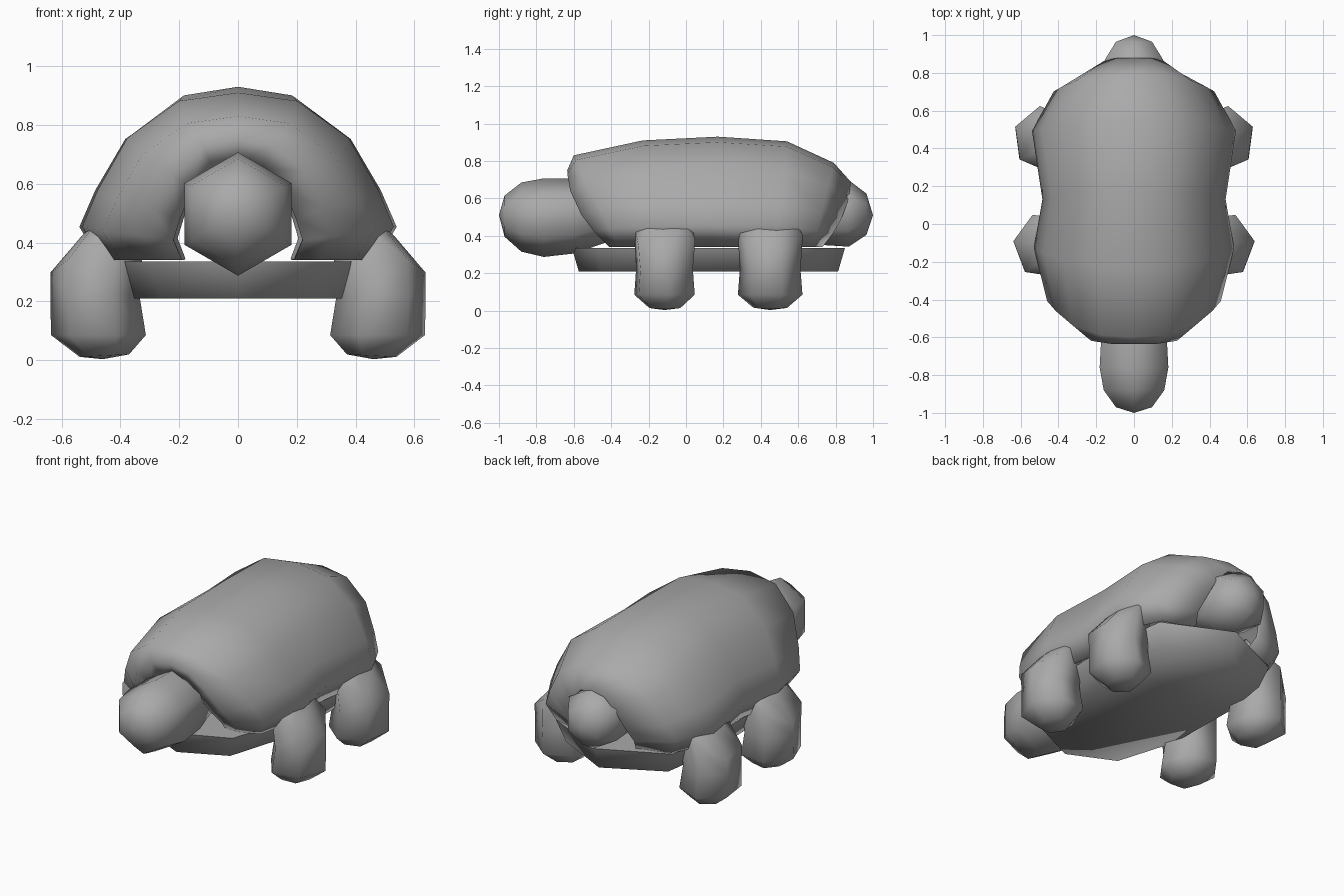
import bpy, math

if "Cube" in bpy.data.objects:
    bpy.data.objects.remove(bpy.data.objects["Cube"], do_unlink=True)

grey = bpy.data.materials.new("plain_grey")
grey.use_nodes = True
GREY = (0.4, 0.4, 0.4, 1)
grey.diffuse_color = GREY
grey.node_tree.nodes["Principled BSDF"].inputs["Base Color"].default_value = GREY


def make(name, verts, faces, angle=180):
    mesh = bpy.data.meshes.new(name)
    mesh.from_pydata(verts, [], faces)
    mesh.materials.append(grey)
    obj = bpy.data.objects.new(name, mesh)
    bpy.context.collection.objects.link(obj)
    bpy.ops.object.select_all(action='DESELECT')
    obj.select_set(True)
    bpy.context.view_layer.objects.active = obj
    bpy.ops.object.mode_set(mode='EDIT')
    bpy.ops.mesh.select_all(action='SELECT')
    bpy.ops.mesh.normals_make_consistent(inside=False)
    bpy.ops.object.mode_set(mode='OBJECT')
    bpy.ops.object.shade_smooth_by_angle(angle=math.radians(angle))
    return obj


def loft(rings, closed=True):
    """Join rings of equal length with quads."""
    n = len(rings[0])
    verts = [v for r in rings for v in r]
    faces = []
    for i in range(len(rings) - 1):
        for j in range(n if closed else n - 1):
            k = (j + 1) % n
            faces.append((i*n + j, i*n + k, (i+1)*n + k, (i+1)*n + j))
    return verts, faces


def capped(rings, tip_a, tip_b):
    """Loft closed at both ends by a fan to a tip."""
    verts, faces = loft(rings)
    n, a = len(rings[0]), len(verts)
    verts += [tip_a, tip_b]
    for j in range(n):
        k = (j + 1) % n
        faces.append((a, k, j))
        faces.append((a + 1, a - n + j, a - n + k))
    return verts, faces


# Shell: one arch profile swept through stations
# (y top, y bottom, z top, half width, curve of the arch's lean)
ARCH = [(0, 1), (.38, .95), (.71, .73), (.9, .42), (1, .2), (.87, 0)]
STATIONS = [(-.60, -.40, .67, .22, 2), (-.635, -.41, .75, .32, 2), (-.60, -.36, .83, .46, 1),
            (-.23, -.10, .91, .53, 1), (.17, .12, .93, .485, 1), (.54, .48, .905, .54, 1),
            (.79, .68, .79, .425, 1), (.88, .73, .69, .21, 2)]
RIM = 0.34
arches = []
for yt, yb, zt, w, lean in STATIONS:
    half = [(u * w, yt + (yb - yt) * (1 - v) ** lean, RIM + (zt - RIM) * v) for u, v in ARCH]
    arches.append([(-x, y, z) for x, y, z in reversed(half[1:])] + half)
shell = make("shell", *loft(arches, closed=False))
solid = shell.modifiers.new("thickness", 'SOLIDIFY')
solid.thickness = 0.012
solid.offset = -1

# Belly plate: tapered slab with pointed ends
HALF = [(0, -.61), (.3, -.48), (.42, -.12), (.43, .35), (.38, .67), (0, .85)]
outline = HALF + [(-x, y) for x, y in reversed(HALF[1:-1])]
top = [(x, y, .335) for x, y in outline]
bottom = [(x * .88, .12 + (y - .12) * .95, .21) for x, y in outline]
verts, faces = loft([bottom, top])
n = len(outline)
faces += [tuple(range(n)), tuple(range(n, 2 * n))]
make("belly_plate", verts, faces, 92)


def hex_y(y, z, r):
    """Hexagon around the y axis, corner up."""
    return [(r * math.sin(math.pi * i / 3), y, z + r * math.cos(math.pi * i / 3))
            for i in range(6)]


# Head with neck, and tail
make("head", *capped([hex_y(*p) for p in
     [(-.97, .505, .11), (-.88, .5, .185), (-.76, .497, .21), (-.60, .505, .2), (-.38, .53, .15)]],
    (0, -1, .51), (0, -.33, .53)))
make("tail", *capped([hex_y(*p) for p in
     [(.62, .53, .14), (.74, .52, .17), (.87, .52, .178), (.965, .515, .11)]],
    (0, .58, .53), (0, 1, .51)))


def leg(name, side, cy, turn):
    """Six-sided leg whose upper end leans in under the shell."""
    rings = []
    # centre x, centre z, radius, slope of the ring
    for cx, cz, r, slope in [(.455, .015, .085, .05), (.475, .085, .163, 0), (.487, .22, .153, 0),
                             (.475, .42, .165, .75), (.43, .505, .1, .8)]:
        ring = []
        for i in range(6):
            a = math.radians(turn) + math.pi * i / 3
            dx = r * math.cos(a)
            ring.append((side * (cx + dx), cy + 1.07 * r * math.sin(a), cz - slope * dx))
        rings.append(ring)
    make(name, *capped(rings, (side * .46, cy, .003), (side * .40, cy, .53)))


for label, side in (("left", 1), ("right", -1)):
    leg("front_leg_" + label, side, -.115, 8)
    leg("back_leg_" + label, side, .45, 22)
